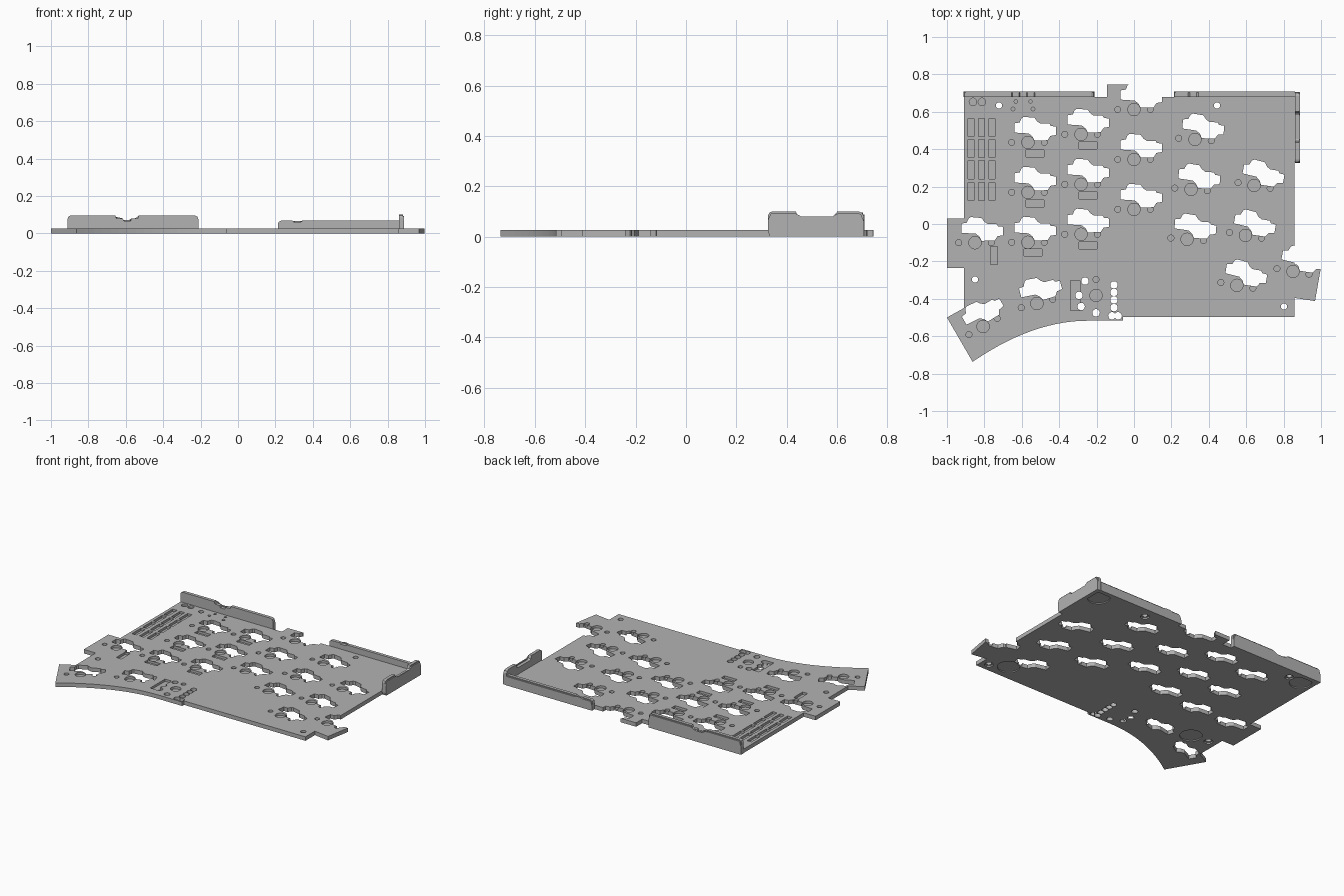
import bpy, bmesh, math
from mathutils import Matrix, Vector

cube = bpy.data.objects.get("Cube")
if cube:
    bpy.data.objects.remove(cube, do_unlink=True)

THICK = 0.027    # plate thickness
FLOOR = 0.011    # height of the pocket floors
PITCH = 0.267    # key spacing

grey = bpy.data.materials.new("plain_grey")
grey.use_nodes = True
grey.diffuse_color = (0.45, 0.45, 0.45, 1)
grey.node_tree.nodes["Principled BSDF"].inputs["Base Color"].default_value = (0.45, 0.45, 0.45, 1)


def prism(bm, points, low, high, place=lambda u, v, w: (u, v, w)):
    """Extrude a flat outline (u, v) from low to high along w."""
    a = [bm.verts.new(place(u, v, low)) for u, v in points]
    b = [bm.verts.new(place(u, v, high)) for u, v in points]
    bm.faces.new(a[::-1])
    bm.faces.new(b)
    n = len(a)
    for i in range(n):
        j = (i + 1) % n
        bm.faces.new((a[i], a[j], b[j], b[i]))
    return a, b


def make_object(name, bm):
    bmesh.ops.recalc_face_normals(bm, faces=bm.faces[:])
    mesh = bpy.data.meshes.new(name)
    bm.to_mesh(mesh)
    bm.free()
    mesh.materials.append(grey)
    obj = bpy.data.objects.new(name, mesh)
    bpy.context.collection.objects.link(obj)
    return obj


def circle(x, y, r, sides=24):
    return [(x + r * math.cos(math.tau * i / sides),
             y + r * math.sin(math.tau * i / sides)) for i in range(sides)]


def box(x, y, w, h):
    return [(x - w / 2, y - h / 2), (x + w / 2, y - h / 2),
            (x + w / 2, y + h / 2), (x - w / 2, y + h / 2)]


# Key positions: x, y, turn in degrees
keys = [(-0.85, -0.1, 0), (-0.519, -0.425, 15), (-0.807, -0.548, 30), (0.85, -0.254, -10)]
for x, y, dx, turn in [(-0.567, 0.436, 0, 0), (-0.283, 0.479, 0, 0), (0, 0.612, 0, 0),
                       (0.326, 0.452, -0.021, -4.5), (0.642, 0.206, -0.046, -10)]:
    keys += [(x + dx * i, y - PITCH * i, turn) for i in range(3)]

# Stepped socket opening, relative to the key centre
socket = [(-0.072, 0.053), (-0.072, 0.102), (-0.044, 0.107), (-0.034, 0.13), (-0.022, 0.137),
          (0.035, 0.132), (0.05, 0.112), (0.068, 0.1), (0.115, 0.1), (0.122, 0.088),
          (0.15, 0.085), (0.15, 0.04), (0.12, 0.035), (0.105, 0.012), (0.036, 0.01),
          (0.024, 0.032), (0.004, 0.048)]

through, pockets, recesses = bmesh.new(), bmesh.new(), bmesh.new()


def hole(points):
    prism(through, points, -0.05, 0.1)


def pocket(points):
    prism(pockets, points, FLOOR, 0.1)


for x, y, turn in keys:
    spot = Matrix.Translation((x, y, 0)) @ Matrix.Rotation(math.radians(turn), 4, 'Z')
    hole([(spot @ Vector((u, v, 0))).to_2d() for u, v in socket])
    for u, r in ((0, 0.033), (-0.087, 0.016), (0.087, 0.016)):
        c = spot @ Vector((u, 0, 0))
        pocket(circle(c.x, c.y, r))

# Component pockets
for x in (-0.872, -0.815, -0.759):
    for y in (0.516, 0.403, 0.29, 0.174):
        pocket(box(x, y, 0.033, 0.097))
for x, y in ((-0.53, 0.377), (-0.53, 0.11), (-0.54, -0.153),
             (-0.246, 0.42), (-0.246, 0.153), (-0.246, -0.114)):
    pocket(box(x, y, 0.096, 0.038))
pocket(box(-0.749, -0.168, 0.038, 0.096))
pocket(box(-0.315, -0.382, 0.05, 0.16))
for x, y, r in ((-0.861, 0.653, 0.02), (-0.813, 0.653, 0.02), (-0.203, -0.382, 0.033),
                (-0.203, -0.297, 0.016), (-0.632, 0.655, 0.009), (-0.553, 0.655, 0.009),
                (-0.647, 0.615, 0.01), (-0.54, 0.615, 0.01)):
    pocket(circle(x, y, r))

# Pin holes
for x, y in ((-0.294, -0.382), (-0.262, -0.305), (-0.283, -0.441), (-0.203, -0.475),
             (-0.107, -0.326), (-0.107, -0.366), (-0.107, -0.406), (-0.107, -0.447),
             (-0.118, -0.491), (-0.085, -0.491)):
    hole(circle(x, y, 0.02, 20))

# Screw holes with counterbores, and foot recesses underneath
for x, y in ((-0.722, 0.634), (0.444, 0.634), (-0.85, -0.297), (0.802, -0.441)):
    hole(circle(x, y, 0.017, 20))
    prism(recesses, circle(x, y, 0.028), -0.05, 0.009)
for x, y in ((0.81, 0.625), (0.69, -0.385), (-0.82, 0.625), (-0.72, -0.31)):
    prism(recesses, circle(x, y, 0.07, 40), -0.05, 0.007)

# Plate outline, with a curved front edge by the thumb keys
outline = [(-0.91, 0.68), (-0.91, 0.03), (-1, 0.03), (-1, -0.235), (-0.91, -0.235),
           (-0.91, -0.45), (-1, -0.5), (-0.863, -0.737)]
start, bend, end = Vector((-0.863, -0.737)), Vector((-0.54, -0.515)), Vector((-0.24, -0.517))
for i in range(1, 15):
    t = i / 14
    outline.append((start * (1 - t) ** 2 + bend * 2 * t * (1 - t) + end * t * t).to_tuple())
outline += [(-0.06, -0.517), (-0.06, -0.497), (0.857, -0.497), (0.857, -0.395), (0.968, -0.412),
            (0.998, -0.24), (0.857, -0.215), (0.857, 0.335), (0.86, 0.335), (0.86, 0.68),
            (0.15, 0.68), (-0.02, 0.745), (-0.145, 0.745), (-0.145, 0.68)]
# The raised tab is square before the socket cuts into it
outline[-3:-2] = [(0.0, 0.68), (0.0, 0.745)]

bm = bmesh.new()
prism(bm, outline, 0, THICK)
plate = make_object("plate", bm)
for name, cutter_mesh in (("through_cutter", through), ("pocket_cutter", pockets),
                          ("recess_cutter", recesses)):
    cutter = make_object(name, cutter_mesh)
    cutter.hide_render = True
    mod = plate.modifiers.new(name, 'BOOLEAN')
    mod.operation = 'DIFFERENCE'
    mod.solver = 'EXACT'
    mod.use_self = True
    mod.object = cutter
bpy.context.view_layer.update()
cut = bpy.data.meshes.new_from_object(plate.evaluated_get(bpy.context.evaluated_depsgraph_get()))
for mod in list(plate.modifiers):
    bpy.data.objects.remove(mod.object, do_unlink=True)
plate.modifiers.clear()
plate.data = cut


def wall(name, profile, inner, outer, place):
    """Upright rim piece with its outer top edges softened."""
    bm = bmesh.new()
    _, face = prism(bm, profile, inner, outer, place)
    face = set(face)
    rim = [e for e in bm.edges if all(v in face and v.co.z > 0.03 for v in e.verts)]
    bmesh.ops.bevel(bm, geom=rim, offset=0.007, segments=2, affect='EDGES', clamp_overlap=True)
    make_object(name, bm)


def along_back(u, v, w):
    return (u, w, v)


def along_side(u, v, w):
    return (w, u, v)


# Rim walls: back pair and one side
wall("back_right_wall",
     [(-0.912, 0), (-0.912, 0.075), (-0.907, 0.09), (-0.895, 0.096), (-0.655, 0.096),
      (-0.65, 0.08), (-0.615, 0.08), (-0.61, 0.066), (-0.575, 0.066), (-0.57, 0.08),
      (-0.535, 0.08), (-0.53, 0.096), (-0.23, 0.096), (-0.217, 0.09), (-0.212, 0.075),
      (-0.212, 0)], 0.68, 0.709, along_back)
wall("back_left_wall",
     [(0.213, 0), (0.213, 0.05), (0.217, 0.061), (0.23, 0.068), (0.29, 0.068), (0.3, 0.06),
      (0.335, 0.06), (0.345, 0.068), (0.862, 0.068), (0.862, 0)], 0.68, 0.709, along_back)
wall("left_side_wall",
     [(0.333, 0), (0.326, 0.02), (0.326, 0.085), (0.331, 0.096), (0.345, 0.101), (0.436, 0.101),
      (0.444, 0.08), (0.455, 0.073), (0.583, 0.073), (0.594, 0.08), (0.602, 0.101),
      (0.685, 0.101), (0.7, 0.094), (0.706, 0.08), (0.706, 0)], 0.86, 0.888, along_side)
